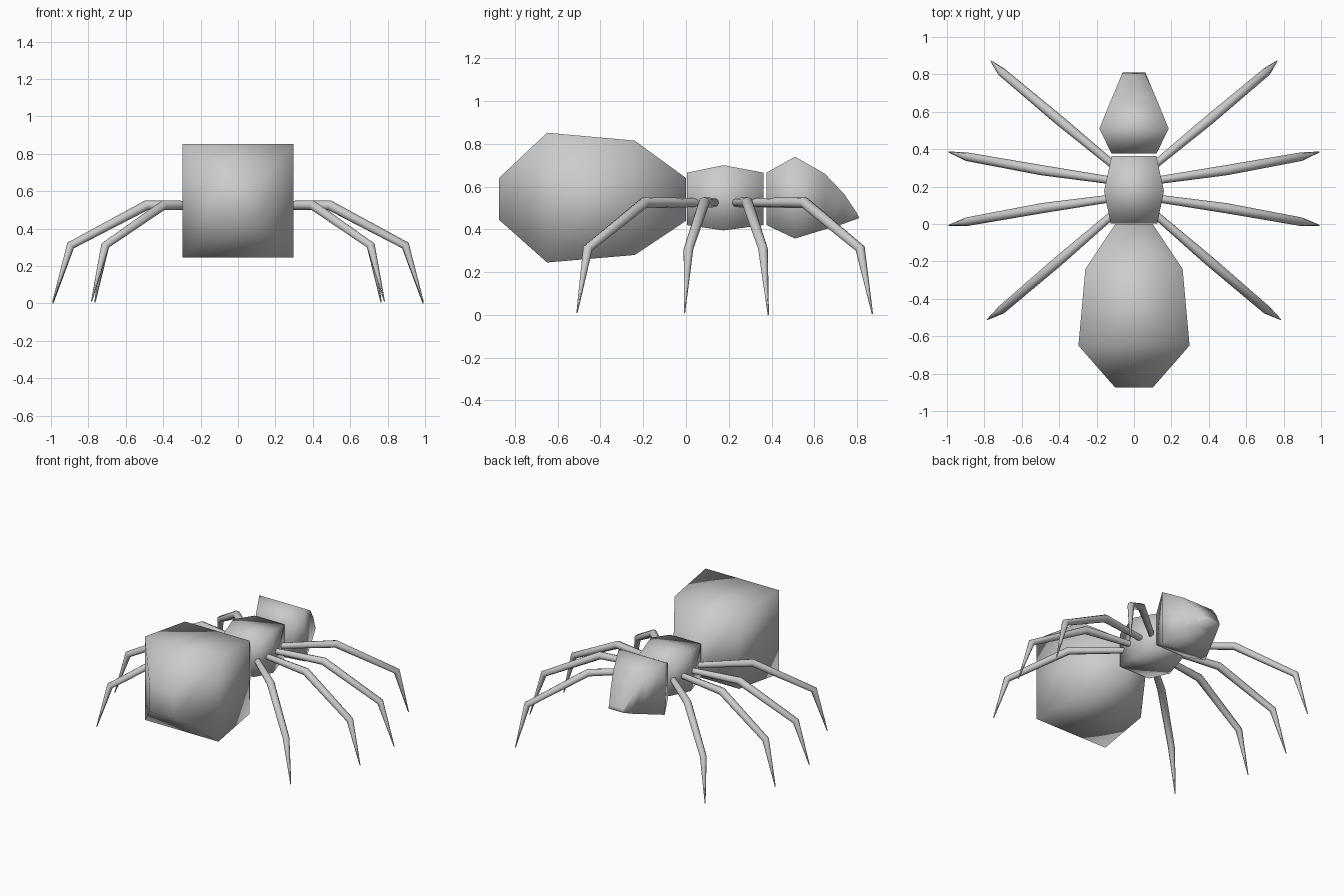
import bpy
import bmesh

if "Cube" in bpy.data.objects:
    bpy.data.objects.remove(bpy.data.objects["Cube"], do_unlink=True)

grey = bpy.data.materials.new("plain grey")
grey.use_nodes = True
grey.diffuse_color = (0.6, 0.6, 0.6, 1)
grey.node_tree.nodes["Principled BSDF"].inputs["Base Color"].default_value = (0.6, 0.6, 0.6, 1)


def box_loft(name, sections):
    """Smooth box-section body; each section is half width, (y, z) top, (y, z) bottom."""
    bm = bmesh.new()
    rings = []
    for half, (ty, tz), (by, bz) in sections:
        corners = [(-half, by, bz), (half, by, bz), (half, ty, tz), (-half, ty, tz)]
        rings.append([bm.verts.new(c) for c in corners])
    for a, b in zip(rings, rings[1:]):
        for i in range(4):
            j = (i + 1) % 4
            bm.faces.new((a[i], a[j], b[j], b[i]))
    bm.faces.new(rings[0])
    bm.faces.new(rings[-1])
    bmesh.ops.recalc_face_normals(bm, faces=bm.faces)
    for face in bm.faces:
        face.smooth = True
    mesh = bpy.data.meshes.new(name)
    bm.to_mesh(mesh)
    bm.free()
    mesh.materials.append(grey)
    obj = bpy.data.objects.new(name, mesh)
    bpy.context.collection.objects.link(obj)


def upright(half, y, low, high):
    return half, (y, high), (y, low)


def leg(name, points, side):
    """Jointed tapering leg: root, hip bend, knee and pointed foot."""
    curve = bpy.data.curves.new(name, "CURVE")
    curve.dimensions = "3D"
    curve.bevel_depth = 1
    curve.bevel_resolution = 2
    curve.use_fill_caps = True
    spline = curve.splines.new("POLY")
    spline.points.add(len(points) - 1)
    for p, (x, y, z), r in zip(spline.points, points, (0.02, 0.027, 0.023, 0.003)):
        p.co = (x * side, y, z, 1)
        p.radius = r
    curve.materials.append(grey)
    obj = bpy.data.objects.new(name, curve)
    bpy.context.collection.objects.link(obj)
    bpy.ops.object.select_all(action="DESELECT")
    obj.select_set(True)
    bpy.context.view_layer.objects.active = obj
    bpy.ops.object.convert(target="MESH")
    bpy.ops.object.shade_smooth_by_angle(angle=1.1)


# Body: large abdomen, short thorax, drooping head
box_loft("abdomen", [
    upright(0.10, -0.875, 0.445, 0.64),
    upright(0.297, -0.65, 0.245, 0.852),
    upright(0.26, -0.24, 0.28, 0.815),
    upright(0.10, 0.0, 0.44, 0.64),
])
box_loft("thorax", [
    upright(0.125, 0.004, 0.42, 0.665),
    upright(0.16, 0.175, 0.395, 0.70),
    upright(0.12, 0.363, 0.42, 0.665),
])
box_loft("head", [
    upright(0.12, 0.376, 0.42, 0.665),
    upright(0.185, 0.51, 0.357, 0.74),
    (0.128, (0.65, 0.66), (0.65, 0.40)),
    (0.09, (0.74, 0.565), (0.74, 0.427)),
    (0.06, (0.80, 0.475), (0.81, 0.453)),
])

# Four pairs of legs, mirrored across x
legs = {
    "front_leg": [(0.08, 0.29, 0.525), (0.40, 0.555, 0.525), (0.71, 0.815, 0.31), (0.765, 0.872, 0.005)],
    "middle_front_leg": [(0.10, 0.23, 0.525), (0.49, 0.287, 0.525), (0.895, 0.36, 0.31), (0.99, 0.385, 0.0)],
    "middle_rear_leg": [(0.10, 0.14, 0.525), (0.49, 0.085, 0.525), (0.895, 0.012, 0.31), (0.99, -0.007, 0.01)],
    "rear_leg": [(0.08, 0.08, 0.525), (0.40, -0.195, 0.525), (0.71, -0.46, 0.31), (0.783, -0.51, 0.01)],
}
for leg_name, leg_points in legs.items():
    for label, side in (("left", 1), ("right", -1)):
        leg(label + "_" + leg_name, leg_points, side)
